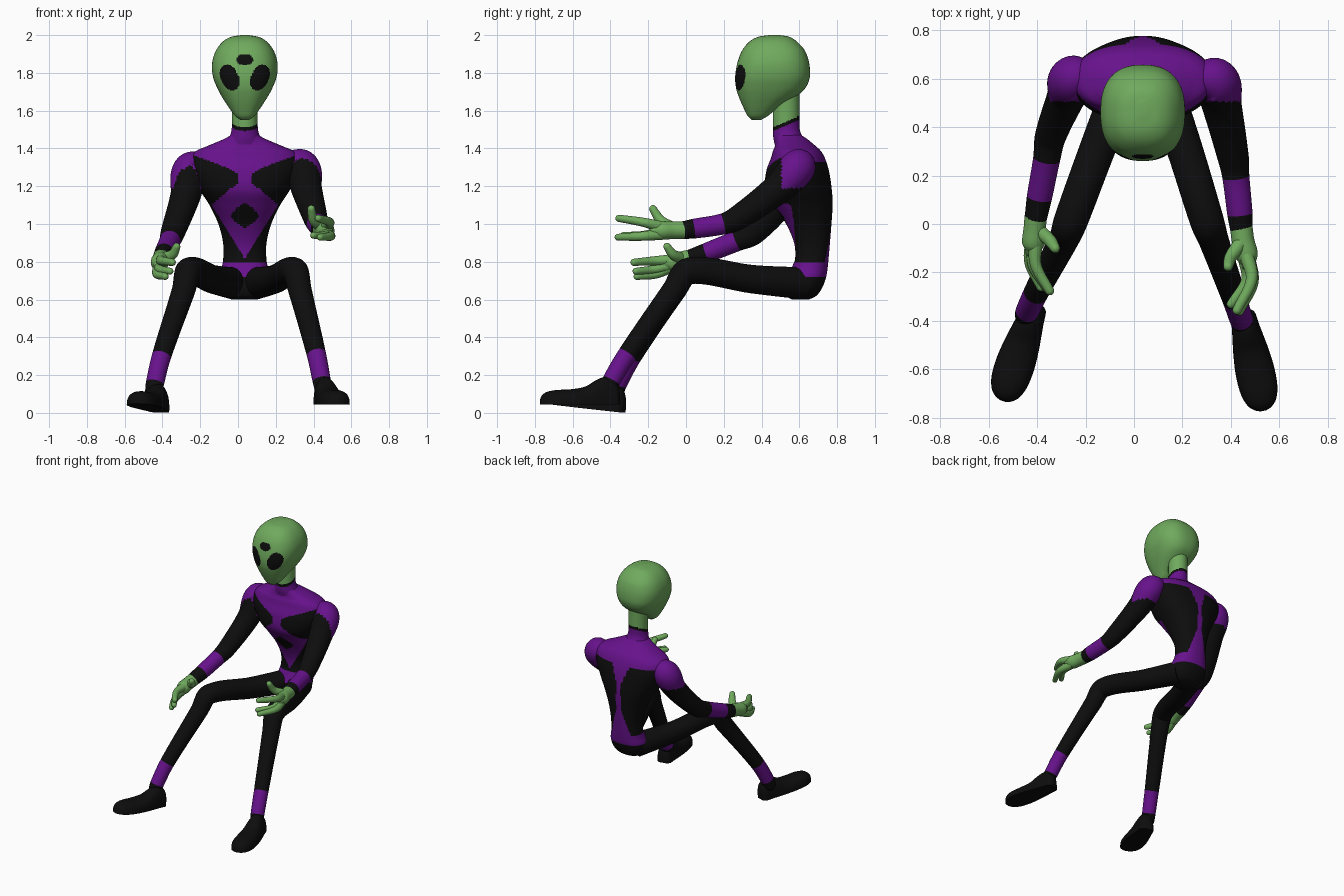
import bpy, bmesh, math
from mathutils import Vector, Matrix

if "Cube" in bpy.data.objects:
    bpy.data.objects.remove(bpy.data.objects["Cube"])

GREEN, BLACK, PURPLE = 0, 1, 2
mats = []
for mname, col in (("skin green", (0.16, 0.40, 0.11, 1)),
                   ("suit black", (0.004, 0.004, 0.004, 1)),
                   ("suit purple", (0.135, 0.006, 0.26, 1))):
    m = bpy.data.materials.new(mname)
    m.diffuse_color = col
    m.use_nodes = True
    m.node_tree.nodes["Principled BSDF"].inputs["Base Color"].default_value = m.diffuse_color
    mats.append(m)
CX = 0.036  # centre line of the body


def smooth_path(pts, n):
    """Hermite interpolation of tuples; returns (segment index, values)."""
    t = [0.0]
    for a, b in zip(pts, pts[1:]):
        t.append(t[-1] + max(1e-4, math.dist(a, b)))
    last = len(pts) - 1
    tan = []
    for i in range(last + 1):
        a, b = max(0, i - 1), min(last, i + 1)
        tan.append([(q - p) / (t[b] - t[a]) for p, q in zip(pts[a], pts[b])])
    out = []
    for i in range(last):
        d = t[i + 1] - t[i]
        for k in range(n + (i == last - 1)):
            s = k / n
            h0, h1 = 2*s**3 - 3*s*s + 1, 3*s*s - 2*s**3
            g0, g1 = s**3 - 2*s*s + s, s**3 - s*s
            out.append((i, [h0*p + h1*q + d*(g0*u + g1*v) for p, q, u, v in
                            zip(pts[i], pts[i + 1], tan[i], tan[i + 1])]))
    return out


def skin(name, rings, ring_mats, rule=None):
    """Bridge closed rings, cap both ends, colour the faces."""
    bm = bmesh.new()
    vs = [[bm.verts.new(p) for p in r] for r in rings]
    n = len(rings[0])
    for a, b, mi in zip(vs, vs[1:], ring_mats):
        for j in range(n):
            k = (j + 1) % n
            f = bm.faces.new((a[j], a[k], b[k], b[j]))
            f.material_index = mi
    bm.faces.new(vs[0][::-1]).material_index = ring_mats[0]
    bm.faces.new(vs[-1]).material_index = ring_mats[-1]
    if rule:
        for f in bm.faces:
            mi = rule(f.calc_center_median())
            if mi is not None:
                f.material_index = mi
    bmesh.ops.recalc_face_normals(bm, faces=bm.faces)
    me = bpy.data.meshes.new(name)
    bm.to_mesh(me)
    bm.free()
    ob = bpy.data.objects.new(name, me)
    bpy.context.collection.objects.link(ob)
    for m in mats:
        me.materials.append(m)
    bpy.ops.object.select_all(action='DESELECT')
    ob.select_set(True)
    bpy.context.view_layer.objects.active = ob
    bpy.ops.object.shade_smooth_by_angle(angle=math.radians(50))
    return ob


def spow(v, e):
    return math.copysign(abs(v) ** e, v)


def loft(name, rows, rule, n=128, steps=9, power=2.3):
    """Stack of horizontal rounded sections: (z, half width, y front, y back)."""
    rings = []
    for _, (z, hw, yf, yb) in smooth_path(rows, steps):
        hw, mid, ry = max(hw, 0.002), (yf + yb) / 2, (yb - yf) / 2
        rings.append([(CX + hw * spow(math.cos(a), 2 / power),
                       mid + ry * spow(math.sin(a), 2 / power), z)
                      for a in (2 * math.pi * j / n for j in range(n))])
    return skin(name, rings, [GREEN] * len(rings), rule)


def tube(name, pts, colours, rule=None, n=24, steps=6):
    """Limb through (x, y, z, radius) points with a rounded far end."""
    path = [(i, Vector(v[:3]), v[3]) for i, v in smooth_path(pts, steps)]
    i, p, r = path[-1]
    d = (p - path[-2][1]).normalized()
    for a in (0.4, 0.8, 1.2, 1.5):
        path.append((i, p + d * r * math.sin(a), r * math.cos(a)))
    rings, prev, side = [], None, None
    for k, (_, p, r) in enumerate(path):
        t = (path[min(k + 1, len(path) - 1)][1] - path[max(k - 1, 0)][1]).normalized()
        if prev is None:
            side = t.orthogonal().normalized()
        else:
            side = (prev.rotation_difference(t) @ side).normalized()
        prev, up = t, t.cross(side)
        rings.append([p + r * (math.cos(a) * side + math.sin(a) * up)
                      for a in (2 * math.pi * j / n for j in range(n))])
    return skin(name, rings, [colours[min(i, len(colours) - 1)] for i, _, _ in path], rule)


# Head with three dark eyes
def head_rule(c):
    if c.y > 0.45:
        return GREEN
    u, w = abs(c.x - CX) - 0.080, c.z - 1.775
    ca, sa = math.cos(0.42), math.sin(0.42)
    long, short = w * ca + u * sa, u * ca - w * sa
    if abs(long / 0.071) ** 2.2 + abs(short / 0.046) ** 2.2 < 1:
        return BLACK
    if ((c.x - CX) / 0.045) ** 2 + ((c.z - 1.87) / 0.029) ** 2 < 1:
        return BLACK
    return GREEN


loft("head", [(2.0, .02, .44, .50), (1.99, .075, .38, .55), (1.965, .117, .335, .588),
              (1.92, .152, .298, .628), (1.87, .170, .277, .648), (1.82, .174, .265, .656),
              (1.77, .166, .26, .654), (1.72, .146, .265, .632), (1.68, .125, .277, .59),
              (1.64, .10, .293, .53), (1.60, .073, .312, .47), (1.57, .05, .328, .43),
              (1.55, .022, .35, .395)], head_rule, n=160, steps=10, power=2.45)


# Neck with dark collar line
def neck_rule(c):
    h = c.z - 1.492 - (c.y - 0.46) * 0.42
    return GREEN if h > 0.02 else BLACK if h > 0 else PURPLE


loft("neck", [(1.42, .11, .47, .66), (1.46, .082, .462, .62), (1.50, .070, .46, .602),
              (1.56, .068, .46, .60), (1.72, .068, .46, .60)], neck_rule, n=64, steps=14, power=2)


# Torso with patterned suit
def torso_rule(c):
    u, z = abs(c.x - CX), c.z
    if z < 0.80:
        return PURPLE if z > 0.72 else BLACK
    if c.y < 0.60:
        if (u / 0.075) ** 1.25 + (abs(z - 1.045) / 0.066) ** 1.25 < 1:
            return BLACK
        if z > 1.22:
            lit = z > 1.20 + 0.31 * math.sqrt(u) or u < 0.035
        elif z > 1.10:
            lit = u < 0.035 + (1.22 - z) * 1.2
        else:
            lit = u < 0.008 + (z - 0.83) * 0.62
    else:
        lit = z > 1.33 or u < 0.02 + max(0, 1.0 - z) * 0.3 + max(0, z - 1.2) * 0.4
    return PURPLE if lit else BLACK


loft("torso", [(1.47, .075, .47, .61), (1.455, .10, .472, .635), (1.435, .145, .474, .66),
               (1.41, .205, .47, .69), (1.385, .26, .46, .715), (1.35, .285, .45, .735),
               (1.28, .285, .425, .757), (1.18, .238, .42, .772), (1.10, .187, .465, .776),
               (1.0, .140, .53, .770), (.90, .115, .572, .762), (.82, .114, .578, .755),
               (.77, .122, .56, .75), (.72, .135, .535, .742), (.66, .128, .52, .72),
               (.62, .098, .53, .69), (.60, .05, .56, .65)], torso_rule)


# Arms: shoulder patch, dark sleeve, purple cuff
def arm_rule(c):
    return PURPLE if c.y > 0.505 and c.z > 1.19 else None


sleeve = [BLACK, BLACK, BLACK, BLACK, PURPLE, BLACK]
tube("right_arm", [(.25, .60, 1.33, .06), (.335, .59, 1.30, .095), (.362, .49, 1.19, .082),
                   (.41, .27, 1.03, .064), (.42, .195, 1.0, .056), (.437, .04, .975, .052),
                   (.442, -.02, .967, .046)], sleeve, arm_rule, n=48, steps=10)
tube("left_arm", [(-.17, .60, 1.32, .06), (-.25, .60, 1.285, .095), (-.278, .53, 1.15, .08),
                  (-.345, .36, .955, .064), (-.36, .27, .912, .056), (-.39, .11, .848, .052),
                  (-.405, .025, .82, .046)], sleeve, arm_rule, n=48, steps=10)

# Hands: palm, thumb and fingers
hands = {
    "right": [("palm", [(.442, -.01, .967, .047), (.45, -.07, .967, .047),
                        (.465, -.13, .965, .047), (.472, -.165, .965, .03)]),
              ("thumb", [(.44, -.08, .985, .03), (.40, -.135, 1.02, .026), (.388, -.175, 1.08, .02)]),
              ("upper_finger", [(.465, -.13, .985, .03), (.485, -.23, 1.01, .024), (.425, -.355, 1.03, .019)]),
              ("lower_finger", [(.468, -.13, .945, .03), (.490, -.24, .935, .024), (.435, -.36, .93, .018)]),
              ("inner_finger", [(.455, -.13, .955, .03), (.465, -.23, .94, .023), (.40, -.33, .94, .018)])],
    "left": [("palm", [(-.405, .03, .82, .047), (-.41, -.02, .81, .046),
                       (-.415, -.08, .795, .047), (-.418, -.11, .785, .03)]),
             ("thumb", [(-.39, -.03, .82, .03), (-.345, -.07, .84, .026), (-.325, -.10, .88, .02)]),
             ("upper_finger", [(-.405, -.07, .81, .03), (-.405, -.17, .805, .024), (-.348, -.275, .797, .019)]),
             ("lower_finger", [(-.42, -.07, .775, .03), (-.428, -.16, .735, .024), (-.385, -.26, .722, .018)]),
             ("inner_finger", [(-.41, -.07, .785, .03), (-.415, -.17, .76, .023), (-.36, -.265, .75, .018)])]}
for side, parts in hands.items():
    for part, pts in parts:
        tube(side + "_" + part, pts, [GREEN], n=20)

# Legs: bent at the knee, purple ankle cuff
trousers = [BLACK, BLACK, BLACK, BLACK, PURPLE, BLACK]
tube("right_leg", [(.09, .63, .685, .085), (.195, .35, .708, .075), (.30, .015, .752, .07),
                   (.328, -.065, .65, .062), (.415, -.31, .31, .051), (.443, -.395, .17, .048),
                   (.45, -.41, .13, .045)], trousers, n=40, steps=10)
tube("left_leg", [(-.02, .63, .685, .085), (-.135, .35, .708, .075), (-.26, .015, .752, .07),
                  (-.288, -.06, .65, .062), (-.405, -.285, .30, .051), (-.44, -.36, .155, .048),
                  (-.447, -.375, .11, .045)], trousers, n=40, steps=10)


# Feet: flat sole, domed top, as (distance from heel, half width, height)
def foot(name, heel, toe, n=40):
    heel, toe = Vector(heel), Vector(toe)
    fwd = (toe - heel).normalized()
    side = fwd.cross(Vector((0, 0, 1))).normalized()
    up = side.cross(fwd)
    rows = [(0, .03, .08), (.02, .05, .12), (.07, .057, .145), (.12, .065, .13), (.18, .074, .095),
            (.26, .081, .08), (.34, .077, .076), (.39, .060, .066), (.415, .036, .048), (.425, .012, .03)]
    rings = []
    for _, (s, w, h) in smooth_path(rows, 5):
        rings.append([heel + fwd * s + side * w * spow(math.cos(a), .9)
                      + up * h * max(0, math.sin(a)) ** .75
                      for a in (2 * math.pi * (j + .0) / n for j in range(n))])
    return skin(name, rings, [BLACK] * len(rings))


foot("right_foot", (.445, -.355, .045), (.535, -.775, .045))
foot("left_foot", (-.405, -.33, .002), (-.545, -.74, .05))
